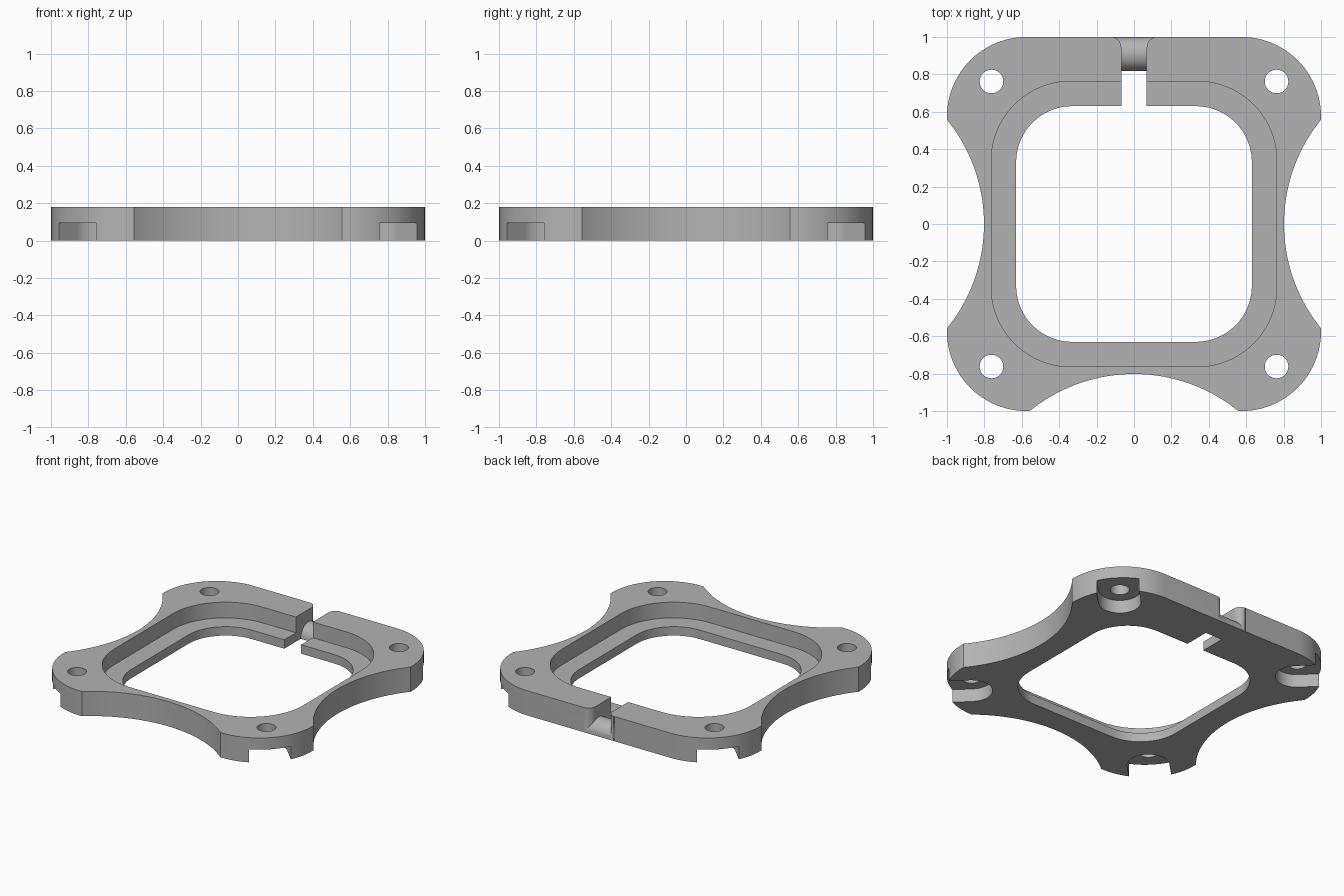
import bpy, bmesh
from math import cos, sin, pi, radians, sqrt
from mathutils import Matrix

if "Cube" in bpy.data.objects:
    bpy.data.objects.remove(bpy.data.objects["Cube"], do_unlink=True)

HEIGHT = 0.18

grey = bpy.data.materials.new("plain grey")
grey.use_nodes = True
grey_rgba = (0.45, 0.45, 0.45, 1)
grey.diffuse_color = grey_rgba
grey.node_tree.nodes["Principled BSDF"].inputs["Base Color"].default_value = grey_rgba


def arc(cx, cy, r, start, end, steps):
    angles = [radians(start + (end - start) * i / steps) for i in range(steps + 1)]
    return [(cx + r * cos(a), cy + r * sin(a)) for a in angles]


def rounded_square(half, r, steps=24):
    c = half - r
    points = []
    for sx, sy, start in ((1, 1, 0), (-1, 1, 90), (-1, -1, 180), (1, -1, 270)):
        points += arc(sx * c, sy * c, r, start, start + 90, steps)
    return points


def circle(cx, cy, r, steps=48):
    return arc(cx, cy, r, 0, 360, steps)[:-1]


def prism(name, outline, low, high, matrix=Matrix()):
    """Extrude a flat outline from low to high along its own z axis."""
    bm = bmesh.new()
    face = bm.faces.new([bm.verts.new((x, y, low)) for x, y in outline])
    top = bmesh.ops.extrude_face_region(bm, geom=[face])["geom"]
    moved = [v for v in top if isinstance(v, bmesh.types.BMVert)]
    bmesh.ops.translate(bm, verts=moved, vec=(0, 0, high - low))
    bmesh.ops.recalc_face_normals(bm, faces=bm.faces)
    bm.transform(matrix)
    mesh = bpy.data.meshes.new(name)
    bm.to_mesh(mesh)
    bm.free()
    mesh.materials.append(grey)
    obj = bpy.data.objects.new(name, mesh)
    bpy.context.collection.objects.link(obj)
    return obj


def combine(target, tool, operation="DIFFERENCE"):
    mod = target.modifiers.new(tool.name, "BOOLEAN")
    mod.operation, mod.object, mod.solver = operation, tool, "EXACT"
    bpy.context.view_layer.objects.active = target
    bpy.ops.object.modifier_apply(modifier=mod.name)
    bpy.data.objects.remove(tool, do_unlink=True)


# Base plate with rounded corners
plate = prism("mounting_plate", rounded_square(1, 0.425), 0, HEIGHT)

# Window and the wider recess that leaves a ledge around it
combine(plate, prism("window", rounded_square(0.63, 0.3), -0.1, 0.3))
combine(plate, prism("recess", rounded_square(0.763, 0.425), 0.065, 0.3))

# Shallow scallops on the two sides and the front
for x, y in ((1, 0), (-1, 0), (0, -1)):
    scallop = circle(1.686 * x, 1.686 * y, 0.884, 160)
    combine(plate, prism("scallop", scallop, -0.1, 0.3))

# Screw holes, with round-ended pockets below that open at each corner
pocket = arc(0, 0, 0.14, 90, 270, 24) + [(0.5, -0.14), (0.5, 0.14)]
for i in range(4):
    turn = Matrix.Rotation(pi / 4 + i * pi / 2, 4, "Z")
    place = turn @ Matrix.Translation((0.762 * sqrt(2), 0, 0))
    combine(plate, prism("pocket", pocket, -0.1, 0.095, place))
    combine(plate, prism("screw_hole", circle(0, 0, 0.063), -0.1, 0.3, place))

# Cable slot through the back, flared at the outer edge
flare = arc(0.123, 0.945, 0.055, 180, 90, 12) + [(0.123, 1.1)]
right_side = [(0.068, 0.5)] + flare
left_side = [(-x, y) for x, y in reversed(right_side)]
combine(plate, prism("cable_slot", right_side + left_side, -0.1, 0.3))

# Half-round bar bridging the bottom of the slot
along_x = Matrix(((0, 0, 1, 0), (1, 0, 0, 0), (0, 1, 0, 0), (0, 0, 0, 1)))
bar = prism("cable_bar", arc(0.909, 0, 0.091, 0, 180, 32), -0.14, 0.14, along_x)
combine(plate, bar, "UNION")

# Smooth the curved walls and keep the rims crisp
bpy.ops.object.select_all(action="DESELECT")
plate.select_set(True)
bpy.context.view_layer.objects.active = plate
bpy.ops.object.shade_smooth_by_angle(angle=radians(30))
